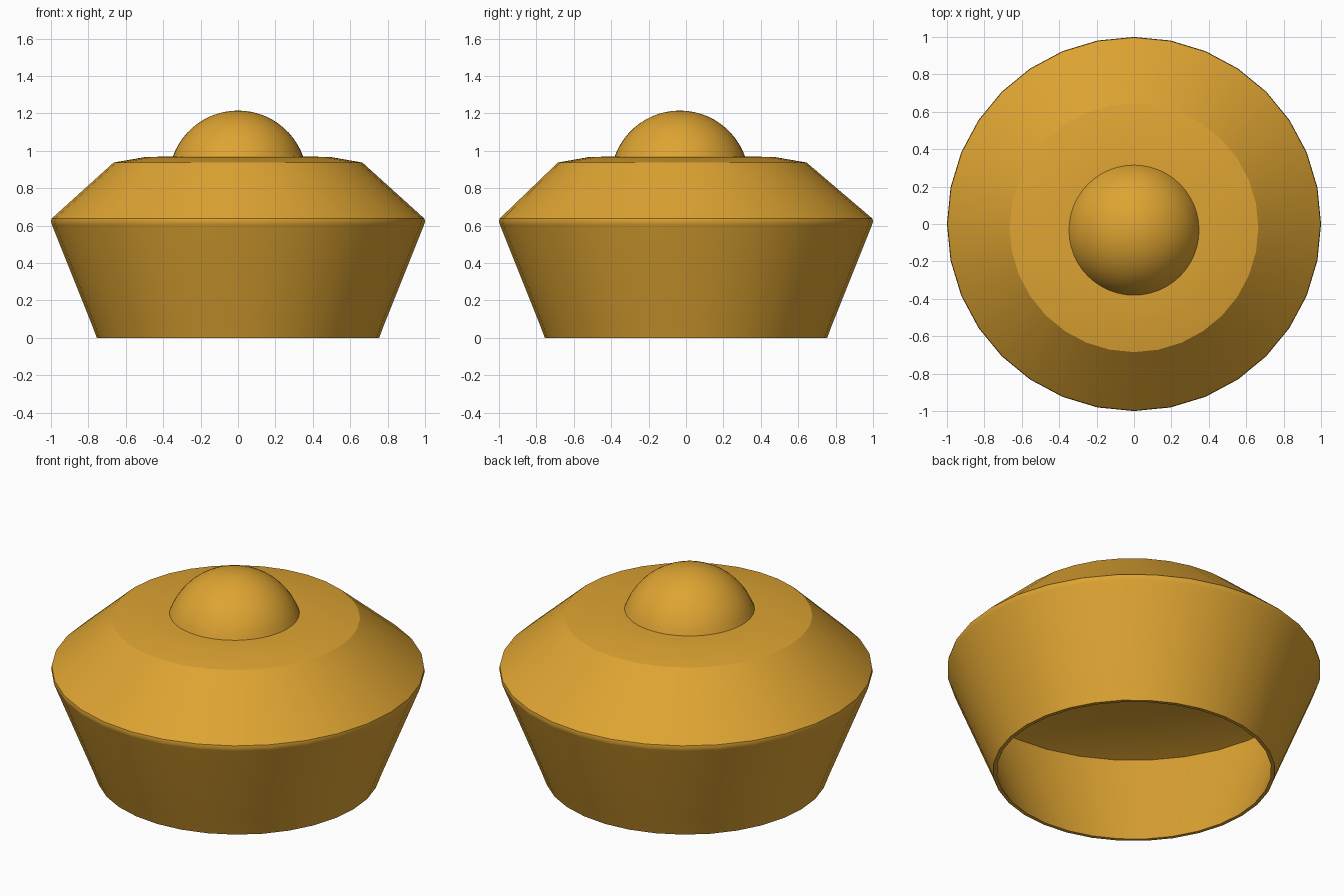
import bpy, bmesh, math

if "Cube" in bpy.data.objects:
    bpy.data.objects.remove(bpy.data.objects["Cube"])

gold = bpy.data.materials.new("warm_gold")
gold.diffuse_color = (0.73, 0.37, 0.032, 1.0)
gold.use_nodes = True
gold.node_tree.nodes["Principled BSDF"].inputs["Base Color"].default_value = gold.diffuse_color


def lathe(name, profile, sides, angle, closed=False):
    """Spin (radius, z, y_offset) points about z; radius 0 makes a pole."""
    bm = bmesh.new()
    rings = []
    for r, z, oy in profile:
        if r == 0:
            rings.append([bm.verts.new((0, oy, z))] * sides)
        else:
            rings.append([bm.verts.new((r * math.sin(2 * math.pi * i / sides),
                                        oy + r * math.cos(2 * math.pi * i / sides), z))
                          for i in range(sides)])
    for a, b in zip(rings, rings[1:]):
        for i in range(sides):
            j = (i + 1) % sides
            quad = []
            for v in (a[i], a[j], b[j], b[i]):
                if v not in quad:
                    quad.append(v)
            bm.faces.new(quad)
    bmesh.ops.recalc_face_normals(bm, faces=bm.faces)
    mesh = bpy.data.meshes.new(name)
    bm.to_mesh(mesh)
    bm.free()
    mesh.materials.append(gold)
    obj = bpy.data.objects.new(name, mesh)
    bpy.context.collection.objects.link(obj)
    bpy.ops.object.select_all(action='DESELECT')
    obj.select_set(True)
    bpy.context.view_layer.objects.active = obj
    bpy.ops.object.shade_smooth_by_angle(angle=math.radians(angle))
    return obj


# Hollow body: inner ceiling, inner wall, rim, flared wall, waist, shoulder, lid
lathe("hollow_body", [
    (0, 0.71, -0.02), (0.70, 0.71, -0.015), (0.975, 0.625, 0),
    (0.735, 0.0, 0), (0.755, 0.0, 0), (0.785, 0.08, 0),
    (0.995, 0.605, 0), (1.0, 0.62, 0), (0.997, 0.637, 0),
    (0.665, 0.937, -0.02), (0.50, 0.966, -0.022), (0.33, 0.971, -0.03),
    (0, 0.971, -0.033)], 32, 29)

# Domed knob: spherical cap
R, cz = 0.37, 0.845
a0 = math.asin(0.35 / R)
dome = [(R * math.sin(a0 * k / 12), cz + R * math.cos(a0 * k / 12), -0.033) for k in range(13)]
dome[0] = (0, cz + R, -0.033)
lathe("dome_knob", dome + [(0, 0.962, -0.033)], 48, 35)
